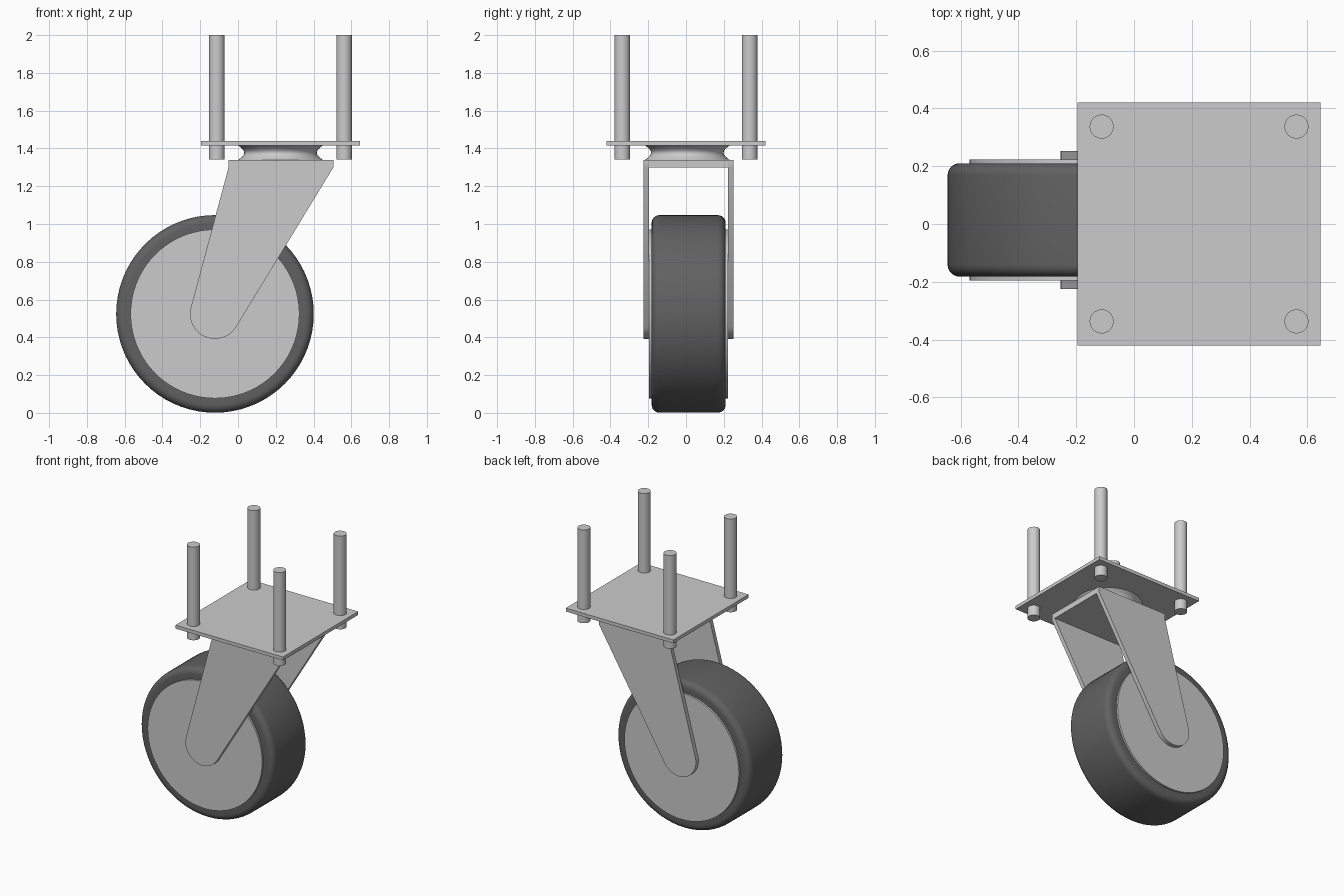
import bpy, bmesh
from math import pi, sin, cos, atan2, acos, hypot, radians
from mathutils import Matrix

if "Cube" in bpy.data.objects:
    bpy.data.objects.remove(bpy.data.objects["Cube"])

WX, WY, WZ = -0.122, 0.014, 0.524   # wheel centre
SX = 0.225                          # swivel axis


def finish(name, bm, smooth=True):
    bmesh.ops.recalc_face_normals(bm, faces=bm.faces)
    me = bpy.data.meshes.new(name)
    bm.to_mesh(me)
    bm.free()
    ob = bpy.data.objects.new(name, me)
    bpy.context.collection.objects.link(ob)
    if smooth:
        bpy.ops.object.select_all(action='DESELECT')
        ob.select_set(True)
        bpy.context.view_layer.objects.active = ob
        bpy.ops.object.shade_smooth_by_angle(angle=radians(35))
    return ob


def box(name, x0, x1, y0, y1, z0, z1):
    bm = bmesh.new()
    bmesh.ops.create_cube(bm, size=1)
    for v in bm.verts:
        v.co = (x1 if v.co.x > 0 else x0, y1 if v.co.y > 0 else y0, z1 if v.co.z > 0 else z0)
    return finish(name, bm, False)


def lathe(name, profile, matrix, n=64):
    """Revolve (radius, height) points around local z, capping both ends."""
    bm = bmesh.new()
    rings = [[bm.verts.new((r * cos(2 * pi * i / n), r * sin(2 * pi * i / n), h))
              for i in range(n)] for r, h in profile]
    for a, b in zip(rings, rings[1:]):
        for i in range(n):
            j = (i + 1) % n
            bm.faces.new((a[i], a[j], b[j], b[i]))
    bm.faces.new(rings[0])
    bm.faces.new(rings[-1])
    bm.transform(matrix)
    return finish(name, bm)


# Tyre with rounded shoulders, and hub discs showing on both sides
axle = Matrix.Translation((WX, WY, WZ)) @ Matrix.Rotation(pi / 2, 4, 'X')
R, H, B = 0.523, 0.196, 0.042
half = [(R - B + B * cos(a), H - B + B * sin(a)) for a in [i * pi / 12 for i in range(7)]]
half.append((0.44, H))
tyre = lathe("tyre", [(r, -h) for r, h in reversed(half)] + half, axle, 72)
rubber = bpy.data.materials.new("rubber")
rubber.diffuse_color = (0.12, 0.12, 0.12, 1)
rubber.use_nodes = True
rubber.node_tree.nodes["Principled BSDF"].inputs["Base Color"].default_value = rubber.diffuse_color
tyre.data.materials.append(rubber)
lathe("wheel_hub", [(0.447, -0.209), (0.447, 0.209)], axle, 72)

# Fork: tapering side plates with a round lower end around the axle
r, top = 0.132, 1.30
x0, x1 = -0.05, 0.505


def tangent_angle(px, pz, side):
    dx, dz = px - WX, pz - WZ
    return atan2(dz, dx) + side * acos(r / hypot(dx, dz))


a0 = tangent_angle(x0, top, 1)
a1 = tangent_angle(x1, top, -1) + 2 * pi
outline = [(x0, top), *[(WX + r * cos(a0 + (a1 - a0) * i / 24), WZ + r * sin(a0 + (a1 - a0) * i / 24))
                        for i in range(25)], (x1, top), (x1, 1.34), (x0, 1.34)]
for name, ya, yb in (("fork_side_front", -0.224, -0.195), ("fork_side_back", 0.223, 0.252)):
    bm = bmesh.new()
    face = bm.faces.new([bm.verts.new((x, ya, z)) for x, z in outline])
    ext = bmesh.ops.extrude_face_region(bm, geom=[face])
    for v in ext["geom"]:
        if isinstance(v, bmesh.types.BMVert):
            v.co.y = yb
    finish(name, bm)
box("fork_crown", x0, x1, -0.195, 0.223, top, 1.34)

# Swivel bearing with a concave waist
waist = [(0.23 - 0.038 * sin(pi * i / 12), 1.335 + 0.085 * i / 12) for i in range(13)]
lathe("swivel_bearing", waist, Matrix.Translation((SX, 0.007, 0)), 48)

# Mounting plate and four rods through its corners
box("mounting_plate", SX - 0.42, SX + 0.42, -0.42, 0.42, 1.415, 1.439)
for i, (sx, sy) in enumerate(((-1, -1), (1, -1), (1, 1), (-1, 1))):
    lathe(f"mounting_rod_{i + 1}", [(0.0415, 1.342), (0.0415, 2.0)],
          Matrix.Translation((SX + sx * 0.337, sy * 0.337, 0)), 32)
